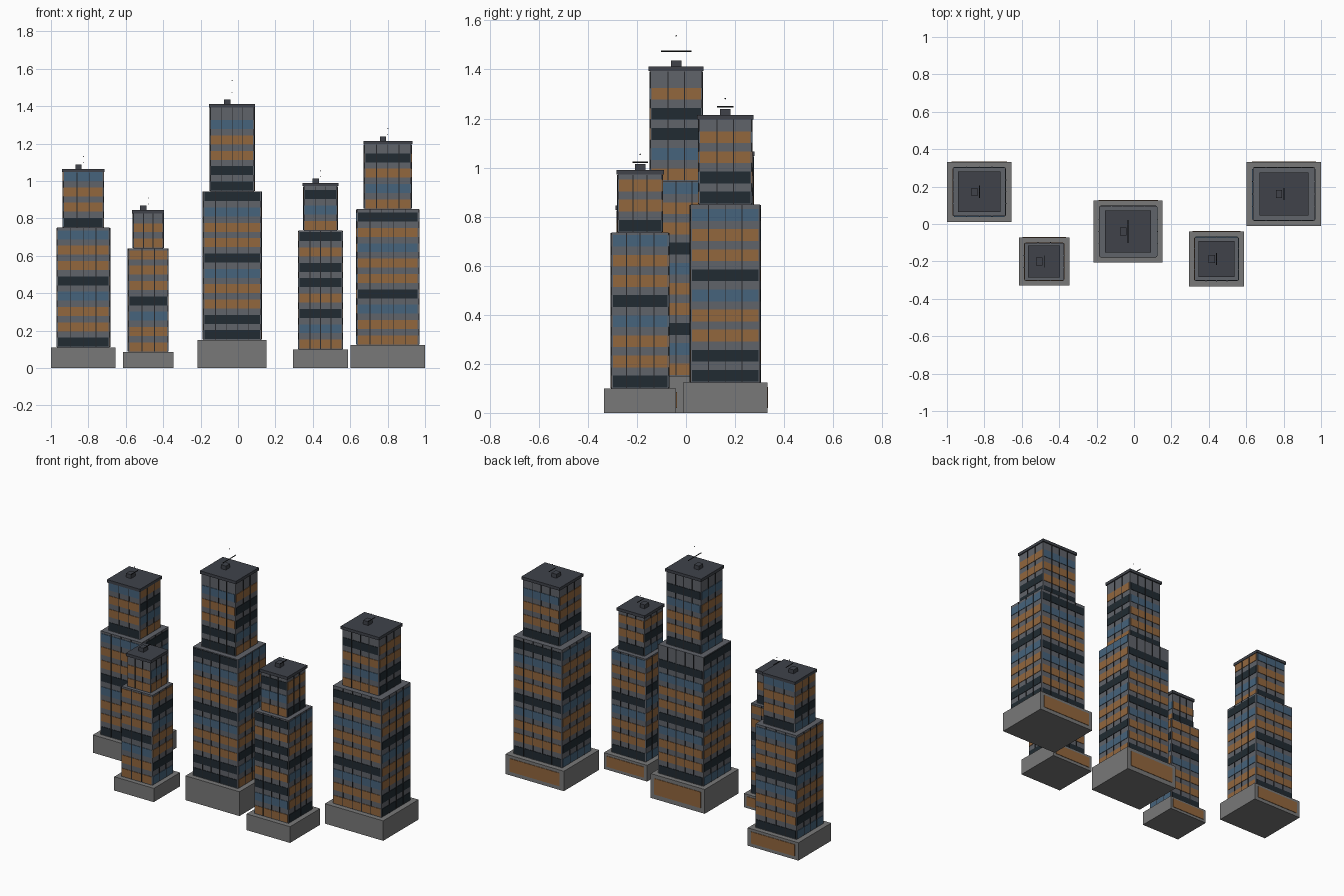
import bpy, bmesh
from mathutils import Matrix, Vector

if "Cube" in bpy.data.objects:
    bpy.data.objects.remove(bpy.data.objects["Cube"])


def material(name, rgb):
    m = bpy.data.materials.new(name)
    m.diffuse_color = (*rgb, 1)
    m.use_nodes = True
    m.node_tree.nodes["Principled BSDF"].inputs["Base Color"].default_value = m.diffuse_color
    return m


MATS = {
    "podium": material("stone", (0.19, 0.19, 0.19)),
    "body": material("concrete", (0.117, 0.125, 0.144)),
    "roof": material("roofing", (0.05, 0.055, 0.068)),
    "metal": material("dark_metal", (0.02, 0.022, 0.026)),
    "O": material("warm_window", (0.29, 0.135, 0.048)),
    "B": material("blue_window", (0.061, 0.125, 0.2)),
    "D": material("dark_window", (0.015, 0.024, 0.032)),
}
PITCH, BAND_H = 0.082, 0.048      # floor spacing and window band height
PROUD = 0.003                     # how far windows stand off the wall


def box(bm, center, size):
    bmesh.ops.create_cube(bm, size=1, matrix=Matrix.Translation(center) @ Matrix.Diagonal((*size, 1)))


def finish(bm, name, mat):
    mesh = bpy.data.meshes.new(name)
    bm.to_mesh(mesh)
    bm.free()
    mesh.materials.append(MATS[mat])
    ob = bpy.data.objects.new(name, mesh)
    bpy.context.collection.objects.link(ob)


def block(name, mat, cx, cy, w, d, z0, z1):
    bm = bmesh.new()
    box(bm, (cx, cy, (z0 + z1) / 2), (w, d, z1 - z0))
    finish(bm, name, mat)


def wall_box(bm, cx, cy, w, d, side, u, z, width, height, proud):
    """Thin box on one wall; side 0 front, 1 right, 2 back, 3 left."""
    half, t = (d if side % 2 == 0 else w) / 2, proud * 2
    if side % 2 == 0:
        s = -1 if side == 0 else 1
        box(bm, (cx + u, cy + s * half, z), (width, t, height))
    else:
        s = 1 if side == 1 else -1
        box(bm, (cx + s * half, cy + u, z), (t, width, height))


def tier(name, cx, cy, w, d, z0, z1, front, right):
    """Tower section with coloured window bands and mullions on all four walls."""
    w, d = w - 2 * PROUD, d - 2 * PROUD
    block(name + "_walls", "body", cx, cy, w, d, z0, z1)
    n = len(front)
    faces = [front, right, ("OOBD" * 3)[3:3 + n], ("BDOO" * 3)[:n]]
    glass = {c: bmesh.new() for c in "OBD"}
    bars = bmesh.new()
    for side, colours in enumerate(faces):
        span = w if side % 2 == 0 else d
        for i, c in enumerate(colours):
            z = z0 + 0.004 + i * PITCH + BAND_H / 2
            wall_box(glass[c], cx, cy, w, d, side, 0, z, span * 0.96, BAND_H, PROUD)
        cols = max(3, round(span / 0.065))
        for k in range(1, cols):
            u = span * 0.96 * (k / cols - 0.5)
            wall_box(bars, cx, cy, w, d, side, u, (z0 + z1) / 2, 0.004, z1 - z0 - 0.004, PROUD + 0.001)
    for c, bm in glass.items():
        finish(bm, f"{name}_windows_{MATS[c].name}", c)
    finish(bars, name + "_mullions", "metal")


def tower(name, cx, cy, podium, lower, cap, mast, colours):
    (pw, pd, ph), (lw, ld, lz), (cw, cd, cz) = podium, lower, cap
    block(name + "_podium", "podium", cx, cy, pw, pd, 0, ph)
    # lobby glazing on the back of the podium
    bm = bmesh.new()
    wall_box(bm, cx, cy, pw, pd, 2, 0, ph * 0.52, pw * 0.86, ph * 0.66, PROUD)
    finish(bm, name + "_lobby", "O")
    tier(name + "_lower", cx, cy, lw, ld, ph, lz, colours[0], colours[1])
    tier(name + "_upper", cx, cy, cw - 0.006, cd - 0.008, lz, cz - 0.018, colours[2], colours[3])
    block(name + "_roof_cap", "roof", cx, cy, cw, cd, cz - 0.018, cz)
    block(name + "_roof_unit", "roof", cx - 0.026, cy, 0.034, 0.042, cz, cz + 0.024)
    # mast lying along y above the roof, with a small beacon over it
    bm = bmesh.new()
    bmesh.ops.create_cone(bm, cap_ends=True, segments=8, radius1=0.0025, radius2=0.0025, depth=mast,
                          matrix=Matrix.Translation((cx, cy, cz + mast / 2)) @ Matrix.Rotation(1.5707963, 4, 'X'))
    finish(bm, name + "_mast", "metal")
    bm = bmesh.new()
    bmesh.ops.create_icosphere(bm, subdivisions=1, radius=0.003,
                               matrix=Matrix.Translation((cx, cy, cz + mast)))
    finish(bm, name + "_beacon", "metal")


# centre, podium (w, d, height), lower (w, d, top), roof cap (w, d, top), mast, window colours
tower("far_left_tower", -0.827, 0.172, (0.346, 0.320, 0.11), (0.287, 0.267, 0.75), (0.226, 0.216, 1.065),
      0.066, ("DOOBDOOB", "OOBDOOBD", "DOOB", "OBDO"))
tower("left_tower", -0.48, -0.201, (0.270, 0.256, 0.085), (0.217, 0.206, 0.64), (0.171, 0.172, 0.845),
      0.065, ("OOBDOOO", "BDOOBDO", "OO", "OB"))
tower("middle_tower", -0.031, -0.040, (0.369, 0.330, 0.15), (0.314, 0.277, 0.945), (0.246, 0.224, 1.412),
      0.125, ("DDOOBDOOBD", "OBDOOBDOOB", "DDOOB", "OBDDO"))
tower("right_tower", 0.441, -0.187, (0.296, 0.294, 0.10), (0.239, 0.238, 0.735), (0.190, 0.194, 0.99),
      0.064, ("OBDODDOD", "DOOBDOOB", "OBD", "DOO"))
tower("far_right_tower", 0.801, 0.160, (0.398, 0.344, 0.123), (0.338, 0.288, 0.85), (0.262, 0.230, 1.215),
      0.066, ("OOBDOOBOD", "DDOOBDOOB", "OBOD", "DDOO"))
